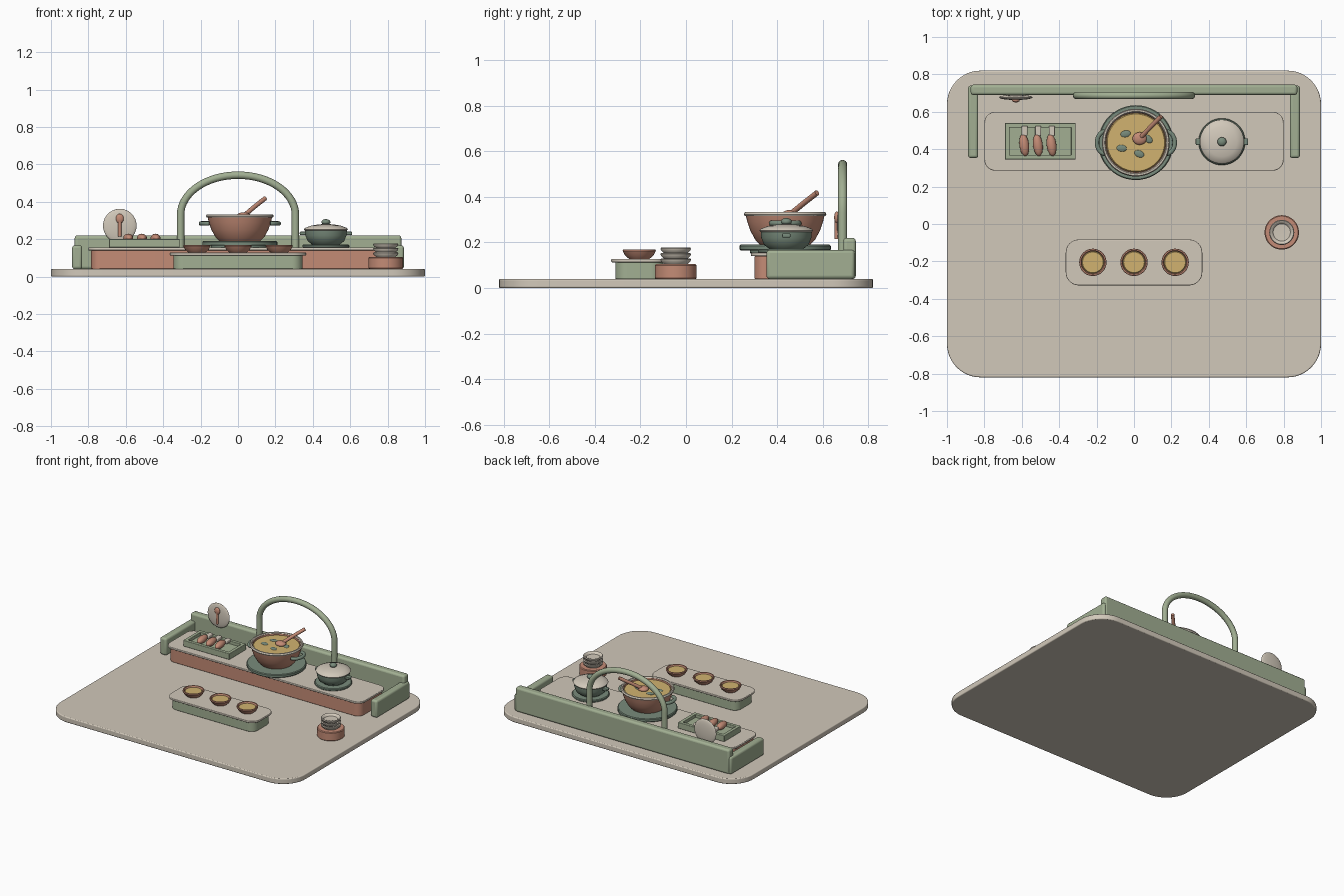
import bpy, bmesh, math
from mathutils import Vector, Matrix

old = bpy.data.objects.get("Cube")
if old:
    bpy.data.objects.remove(old, do_unlink=True)


def material(name, rgb):
    m = bpy.data.materials.new(name)
    m.use_nodes = True
    m.diffuse_color = (*rgb, 1)
    m.node_tree.nodes["Principled BSDF"].inputs["Base Color"].default_value = (*rgb, 1)
    return m


CREAM = material("cream", (0.64, 0.58, 0.49))
SAGE = material("sage green", (0.36, 0.43, 0.29))
CLAY = material("terracotta", (0.55, 0.26, 0.18))
SOUP = material("golden soup", (0.64, 0.45, 0.16))
DARK = material("dark green", (0.19, 0.26, 0.20))


def finish(name, bm, mat, smooth=True, bevel=0):
    mesh = bpy.data.meshes.new(name)
    bmesh.ops.recalc_face_normals(bm, faces=bm.faces)
    bm.to_mesh(mesh)
    bm.free()
    obj = bpy.data.objects.new(name, mesh)
    bpy.context.collection.objects.link(obj)
    mesh.materials.append(mat)
    if bevel:
        mod = obj.modifiers.new("soft edges", 'BEVEL')
        mod.width, mod.segments, mod.limit_method = bevel, 3, 'ANGLE'
    if smooth:
        bpy.ops.object.select_all(action='DESELECT')
        obj.select_set(True)
        bpy.context.view_layer.objects.active = obj
        bpy.ops.object.shade_smooth_by_angle(angle=math.radians(35))
    return obj


def box(name, x, y, z, mat, bevel=0.004):
    """Box given by its (min, max) on each axis."""
    bm = bmesh.new()
    bmesh.ops.create_cube(bm, size=1)
    for v in bm.verts:
        v.co = [(a + b) / 2 + c * (b - a) for (a, b), c in zip((x, y, z), v.co)]
    return finish(name, bm, mat, bevel=bevel)


def slab(name, x, y, z, radius, mat, bevel=0.004):
    """Plate with rounded corners in plan."""
    bm = bmesh.new()
    ring = []
    for i in range(4):
        cx = x[1] - radius if i in (0, 3) else x[0] + radius
        cy = y[1] - radius if i < 2 else y[0] + radius
        for k in range(13):
            a = math.pi / 2 * (i + k / 12)
            ring.append(bm.verts.new((cx + radius * math.cos(a), cy + radius * math.sin(a), z[0])))
    face = bm.faces.new(ring)
    up = bmesh.ops.extrude_face_region(bm, geom=[face])["geom"]
    for v in up:
        if isinstance(v, bmesh.types.BMVert):
            v.co.z = z[1]
    return finish(name, bm, mat, bevel=bevel)


def lathe(name, centre, profile, mat, steps=48):
    """Revolve (radius, height) points around an upright axis."""
    bm = bmesh.new()
    verts = [bm.verts.new((r, 0, z)) for r, z in profile]
    edges = [bm.edges.new(p) for p in zip(verts, verts[1:])]
    bmesh.ops.spin(bm, geom=verts + edges, cent=(0, 0, 0), axis=(0, 0, 1),
                   angle=2 * math.pi, steps=steps)
    bmesh.ops.remove_doubles(bm, verts=bm.verts, dist=0.0002)
    bmesh.ops.translate(bm, verts=bm.verts, vec=(*centre, 0))
    return finish(name, bm, mat)


def disc(name, centre, r, z0, z1, mat):
    c = min(0.005, (z1 - z0) / 3)
    return lathe(name, centre, [(0, z0), (r - c, z0), (r, z0 + c), (r, z1 - c), (r - c, z1), (0, z1)], mat)


def ball(name, centre, size, mat, turn=0):
    bm = bmesh.new()
    bmesh.ops.create_uvsphere(bm, u_segments=24, v_segments=14, radius=1)
    bm.transform(Matrix.Translation(centre) @ Matrix.Rotation(turn, 4, 'Z') @ Matrix.Diagonal((*size, 1)))
    return finish(name, bm, mat)


def tube(name, points, radius, mat, sides=16):
    """Round bar swept along a path."""
    pts = [Vector(p) for p in points]
    bm = bmesh.new()
    rings = []
    side = None
    for i, p in enumerate(pts):
        t = (pts[min(i + 1, len(pts) - 1)] - pts[max(i - 1, 0)]).normalized()
        if side is None:
            side = t.orthogonal()
        side = (side - t * side.dot(t)).normalized()
        other = t.cross(side)
        angles = [2 * math.pi * k / sides for k in range(sides)]
        rings.append([bm.verts.new(p + radius * (side * math.cos(a) + other * math.sin(a))) for a in angles])
    for a, b in zip(rings, rings[1:]):
        for k in range(sides):
            n = (k + 1) % sides
            bm.faces.new((a[k], a[n], b[n], b[k]))
    bm.faces.new(rings[0])
    bm.faces.new(rings[-1])
    return finish(name, bm, mat)


# Floor and the low walls behind the counter
slab("floor", (-1, 1), (-0.82, 0.82), (0, 0.04), 0.18, CREAM, 0.006)
box("back_wall", (-0.873, 0.873), (0.69, 0.745), (0.04, 0.22), SAGE, 0.014)
for side, s in (("right", -1), ("left", 1)):
    box(side + "_wall", sorted((s * 0.833, s * 0.887)), (0.353, 0.74), (0.04, 0.167), SAGE, 0.014)

# Arch
arch = [(-0.307, 0.687, 0.1)]
for k in range(33):
    a = math.pi * (1 - k / 32)
    arch.append((0.307 * math.cos(a), 0.687, 0.33 + 0.212 * math.sin(a)))
tube("arch", arch + [(0.307, 0.687, 0.1)], 0.02, SAGE, 20)

# Counter and serving table
slab("counter_body", (-0.785, 0.785), (0.3, 0.585), (0.04, 0.14), 0.05, CLAY)
slab("counter_top", (-0.8, 0.8), (0.285, 0.6), (0.14, 0.155), 0.06, CREAM)
slab("table_body", (-0.345, 0.345), (-0.31, -0.1), (0.04, 0.113), 0.055, SAGE)
slab("table_top", (-0.365, 0.365), (-0.328, -0.083), (0.113, 0.128), 0.07, CREAM)

# Large pot on its burner
pot = (0.01, 0.435)
disc("burner_base", pot, 0.155, 0.15, 0.17, DARK)
disc("burner_ring", pot, 0.2, 0.165, 0.19, DARK)
lathe("pot", pot, [(0, 0.19), (0.11, 0.19), (0.13, 0.21), (0.152, 0.25), (0.166, 0.29), (0.174, 0.325),
                   (0.16, 0.325), (0.155, 0.29), (0, 0.29)], CLAY)
lathe("pot_rim", pot, [(0.166, 0.318), (0.176, 0.315), (0.181, 0.323), (0.176, 0.333), (0.167, 0.333),
                       (0.162, 0.326), (0.166, 0.318)], CREAM)
disc("pot_soup", pot, 0.158, 0.3, 0.318, SOUP)
for side, s in (("right", -1), ("left", 1)):
    loop = []
    for k in range(17):
        a = math.pi * (k / 16 - 0.5)
        loop.append((pot[0] + s * (0.163 + 0.045 * math.cos(a)), pot[1] + 0.06 * math.sin(a), 0.284))
    tube(side + "_pot_handle", loop, 0.012, DARK, 12)
for i, (x, y) in enumerate([(-0.045, 0.482), (-0.066, 0.405), (0.028, 0.375), (0.075, 0.455)]):
    ball(f"leaf_{i + 1}", (x, y, 0.318), (0.027, 0.018, 0.006), DARK, 0.2 - 0.3 * i)
ball("ladle_bowl", (0.03, 0.457, 0.325), (0.038, 0.034, 0.018), CLAY)
tube("ladle_handle", [(0.035, 0.462, 0.328), (0.09, 0.52, 0.375), (0.145, 0.575, 0.418)], 0.012, CLAY, 12)

# Small lidded pot
small = (0.47, 0.44)
disc("small_burner", small, 0.125, 0.153, 0.172, DARK)
lathe("small_pot", small, [(0, 0.172), (0.075, 0.172), (0.098, 0.19), (0.11, 0.22), (0.112, 0.25), (0, 0.25)], DARK)
lathe("small_pot_lid", small, [(0, 0.246), (0.112, 0.246), (0.118, 0.252), (0.112, 0.26), (0.08, 0.272),
                               (0.04, 0.279), (0, 0.281)], CREAM)
ball("lid_knob", (*small, 0.291), (0.024, 0.024, 0.016), DARK)
for side, s in (("right", -1), ("left", 1)):
    box(side + "_small_handle", sorted((small[0] + s * 0.1, small[0] + s * 0.14)),
        (0.422, 0.458), (0.222, 0.24), DARK, 0.005)

# Food tray with three skewers
tx, ty = (-0.69, -0.312), (0.345, 0.54)
box("tray_base", tx, ty, (0.155, 0.178), SAGE)
for name, y in (("front", ty[0]), ("back", ty[1] - 0.025)):
    box(f"tray_{name}_edge", tx, (y, y + 0.025), (0.165, 0.2), SAGE)
for name, x in (("right", tx[0]), ("left", tx[1] - 0.025)):
    box(f"tray_{name}_edge", (x, x + 0.025), ty, (0.165, 0.2), SAGE)
for i in range(3):
    x = -0.587 + 0.073 * i
    ball(f"skewer_food_{i + 1}", (x, 0.422, 0.205), (0.026, 0.06, 0.024), CLAY, 0.12)
    box(f"skewer_stick_{i + 1}", (x - 0.014, x + 0.018), (0.47, 0.525), (0.19, 0.215), CREAM, 0.006)

# Wall plaque with a spoon
ball("plaque", (-0.632, 0.677, 0.272), (0.09, 0.014, 0.09), CREAM)
ball("plaque_spoon_head", (-0.632, 0.661, 0.31), (0.021, 0.011, 0.026), CLAY)
tube("plaque_spoon_handle", [(-0.632, 0.661, 0.3), (-0.632, 0.661, 0.215)], 0.009, CLAY, 12)

# Three soup bowls on the table
for i in range(3):
    c = (-0.22 + 0.22 * i, -0.205)
    lathe(f"bowl_{i + 1}", c, [(0, 0.128), (0.045, 0.128), (0.062, 0.143), (0.073, 0.163), (0.071, 0.17),
                               (0.064, 0.17), (0.058, 0.155), (0, 0.155)], CLAY)
    disc(f"bowl_soup_{i + 1}", c, 0.059, 0.15, 0.162, SOUP)

# Stool with stacked bowls
stool = (0.79, -0.045)
disc("stool", stool, 0.092, 0.04, 0.105, CLAY)
for i in range(3):
    z = 0.105 + 0.024 * i
    lathe(f"stacked_bowl_{i + 1}", stool, [(0, z), (0.052, z), (0.065, z + 0.012), (0.067, z + 0.02),
                                           (0.063, z + 0.025), (0.055, z + 0.022), (0.046, z + 0.01),
                                           (0, z + 0.008)], CREAM)
